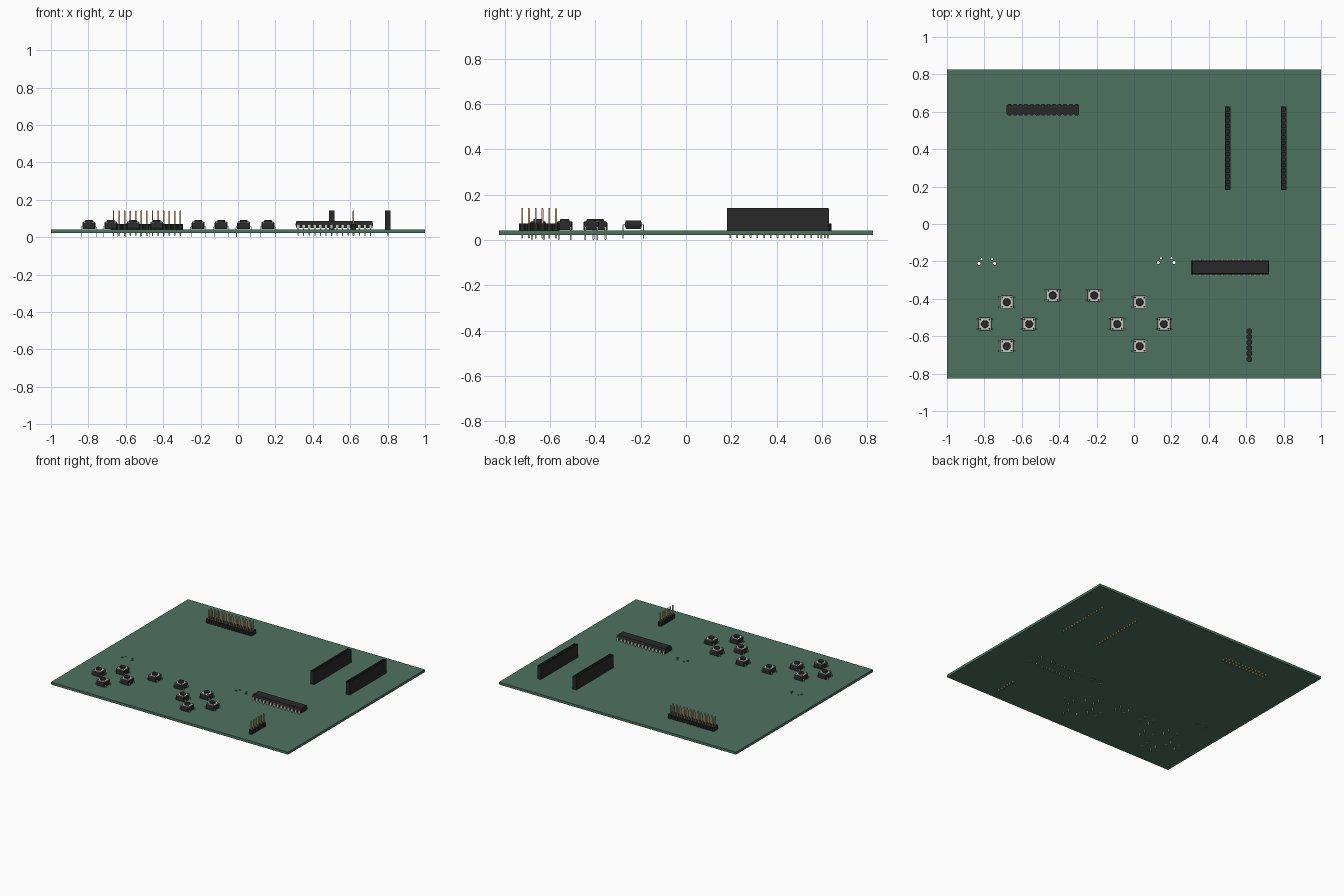
import bpy, bmesh, math
from mathutils import Matrix, Vector

if "Cube" in bpy.data.objects:
    bpy.data.objects.remove(bpy.data.objects["Cube"])

P = 0.0298            # pin pitch
Z0, Z1 = 0.023, 0.042  # board bottom and top


def material(name, rgb):
    m = bpy.data.materials.new(name)
    m.diffuse_color = (*rgb, 1)
    m.use_nodes = True
    m.node_tree.nodes["Principled BSDF"].inputs["Base Color"].default_value = m.diffuse_color
    return m


GREEN = material("board_green", (0.075, 0.17, 0.12))
BLACK = material("black_plastic", (0.022, 0.022, 0.022))
METAL = material("tin_metal", (0.6, 0.58, 0.54))
GOLD = material("gold_metal", (0.65, 0.46, 0.22))


def finish(bm, name, mats, loc=(0, 0, 0)):
    bmesh.ops.recalc_face_normals(bm, faces=bm.faces)
    me = bpy.data.meshes.new(name)
    bm.to_mesh(me)
    bm.free()
    for m in mats:
        me.materials.append(m)
    ob = bpy.data.objects.new(name, me)
    ob.location = loc
    bpy.context.collection.objects.link(ob)
    return ob


def loft(bm, rings, mat=0):
    """Closed solid through rings of equal point count."""
    vs = [[bm.verts.new(p) for p in r] for r in rings]
    faces = [bm.faces.new(vs[0][::-1]), bm.faces.new(vs[-1])]
    n = len(vs[0])
    for a, b in zip(vs, vs[1:]):
        for i in range(n):
            j = (i + 1) % n
            faces.append(bm.faces.new((a[i], a[j], b[j], b[i])))
    for f in faces:
        f.material_index = mat


def rect(cx, cy, hx, hy, z):
    return [(cx - hx, cy - hy, z), (cx + hx, cy - hy, z), (cx + hx, cy + hy, z), (cx - hx, cy + hy, z)]


def octagon(cx, cy, hx, hy, c, z):
    return [(cx + x, cy + y, z) for x, y in (
        (-hx + c, -hy), (hx - c, -hy), (hx, -hy + c), (hx, hy - c),
        (hx - c, hy), (-hx + c, hy), (-hx, hy - c), (-hx, -hy + c))]


def circle(r, z, n=24):
    return [(r * math.cos(2 * math.pi * i / n), r * math.sin(2 * math.pi * i / n), z) for i in range(n)]


def box(bm, cx, cy, hx, hy, za, zb, mat=0):
    loft(bm, [rect(cx, cy, hx, hy, za), rect(cx, cy, hx, hy, zb)], mat)


def pin(bm, x, y, za, zb, mat=1, h=0.0038):
    """Square pin with tapered tips."""
    t = 0.003
    loft(bm, [rect(x, y, h / 2, h / 2, za), rect(x, y, h, h, za + t),
              rect(x, y, h, h, zb - t), rect(x, y, h / 2, h / 2, zb)], mat)


def cut(ob, bm):
    c = finish(bm, ob.name + "_cutter", [])
    c.hide_render = True
    mod = ob.modifiers.new("cut", "BOOLEAN")
    mod.object, mod.solver = c, "EXACT"
    dg = bpy.context.evaluated_depsgraph_get()
    me = bpy.data.meshes.new_from_object(ob.evaluated_get(dg))
    ob.modifiers.clear()
    ob.data = me
    bpy.data.objects.remove(c)


# circuit board with mounting holes
bm = bmesh.new()
box(bm, 0, 0, 1, 0.825, Z0, Z1)
board = finish(bm, "circuit_board", [GREEN])
bm = bmesh.new()
for cx, cy in ((-0.787, -0.2), (0.172, -0.195)):
    for s in (-1, 1):
        for dx, dy, r in ((0.042, -0.011, 0.0085), (0.028, 0.012, 0.006)):
            loft(bm, [[(x + cx + s * dx, y + cy + dy, z) for x, y, z in circle(r, zz, 16)]
                      for zz in (0, 0.06)])
cut(board, bm)


# pin headers: chamfered cells with gold pins
def pin_header(name, x, y, cols, rows, turn=0):
    bm = bmesh.new()
    for i in range(cols):
        px = (i - (cols - 1) / 2) * P
        loft(bm, [octagon(px, 0, P / 2, rows * P / 2, P / 4, z) for z in (Z1, Z1 + P)])
        for j in range(rows):
            pin(bm, px, (j - (rows - 1) / 2) * P, 0.007, 0.142)
    bm.transform(Matrix.Rotation(turn, 4, "Z"))
    finish(bm, name, [BLACK, GOLD], (x, y, 0))


pin_header("double_row_header", -0.487, 0.611, 13, 2)
pin_header("single_row_header", 0.617, -0.648, 6, 1, math.pi / 2)


# tall socket strips with recessed contact holes
def socket_strip(name, x, y, n):
    bm = bmesh.new()
    for i in range(n + 1):
        for sx in (-1, 1):
            bm.verts.new((sx * P / 2, (i - n / 2) * P, Z1))
    v = list(bm.verts)
    base = [bm.faces.new((v[2 * i], v[2 * i + 1], v[2 * i + 3], v[2 * i + 2])) for i in range(n)]
    ext = bmesh.ops.extrude_face_region(bm, geom=base, use_keep_orig=True)["geom"]
    bmesh.ops.translate(bm, vec=(0, 0, 0.1), verts=[e for e in ext if isinstance(e, bmesh.types.BMVert)])
    top = [e for e in ext if isinstance(e, bmesh.types.BMFace)]
    bmesh.ops.recalc_face_normals(bm, faces=bm.faces)
    bmesh.ops.inset_individual(bm, faces=top, thickness=0.0095)
    for f in bmesh.ops.extrude_discrete_faces(bm, faces=top)["faces"]:
        bmesh.ops.translate(bm, vec=(0, 0, -0.05), verts=f.verts)
    for i in range(n):
        pin(bm, 0, (i - (n - 1) / 2) * P, 0.008, Z1 + 0.004)
    finish(bm, name, [BLACK, GOLD], (x, y, 0))


socket_strip("left_socket_strip", 0.501, 0.404, 15)
socket_strip("right_socket_strip", 0.8, 0.404, 15)

# long chip: tapered body with end notch
bm = bmesh.new()
loft(bm, [rect(0, 0, 0.203, 0.033, 0.049), rect(0, 0, 0.207, 0.038, 0.065),
          rect(0, 0, 0.207, 0.038, 0.069), rect(0, 0, 0.203, 0.033, 0.086)])
chip = finish(bm, "chip_body", [BLACK], (0.515, -0.2325, 0))
bm = bmesh.new()
loft(bm, [[(x + 0.312, y - 0.2325, z) for x, y, z in circle(0.012, zz, 16)] for zz in (0.081, 0.1)])
cut(chip, bm)

# chip legs: shoulder, wide plate, narrow pin
bm = bmesh.new()
for i in range(14):
    x = (i - 6.5) * P
    for s in (-1, 1):
        box(bm, x, s * 0.040, 0.009, 0.0065, 0.0655, 0.0685)
        box(bm, x, s * 0.045, 0.009, 0.0015, 0.050, 0.0685)
        loft(bm, [rect(x, s * 0.045, 0.0015, 0.0015, 0.007), rect(x, s * 0.045, 0.003, 0.0015, 0.012),
                  rect(x, s * 0.045, 0.003, 0.0015, 0.046), rect(x, s * 0.045, 0.009, 0.0015, 0.050)])
finish(bm, "chip_legs", [METAL], (0.515, -0.2325, 0))


# push buttons: plastic base, metal cover, corner rivets, round cap, bent legs
def push_button(name, x, y):
    bm = bmesh.new()
    loft(bm, [octagon(0, 0, h, h, 0.004, z) for h, z in ((0.035, 0.043), (0.035, 0.074), (0.033, 0.079))])
    box(bm, 0, 0, 0.033, 0.033, 0.079, 0.082, 1)
    for sx in (-1, 1):
        for sy in (-1, 1):
            loft(bm, [[(a + sx * 0.0245, b + sy * 0.0245, c) for a, b, c in circle(0.005, z, 12)]
                      for z in (0.078, 0.0845)])
            ly = sy * 0.0265
            box(bm, sx * 0.037, ly, 0.004, 0.004, 0.055, 0.058, 1)
            loft(bm, [rect(sx * k, ly, 0.0015, w, z) for k, w, z in (
                (0.038, 0.002, 0.0), (0.038, 0.004, 0.005), (0.038, 0.004, 0.032),
                (0.042, 0.004, 0.044), (0.0395, 0.004, 0.058))], 1)
    loft(bm, [circle(r, z) for r, z in ((0.0205, 0.08), (0.0205, 0.089), (0.0185, 0.092))])
    ob = finish(bm, name, [BLACK, METAL], (x, y, 0))
    bpy.context.view_layer.objects.active = ob
    ob.select_set(True)
    bpy.ops.object.shade_smooth_by_angle(angle=math.radians(30))
    ob.select_set(False)


spots = [(-0.68, -0.418), (-0.68, -0.653), (-0.797, -0.535), (-0.561, -0.535), (-0.434, -0.382),
         (-0.213, -0.382), (0.03, -0.418), (0.03, -0.653), (-0.09, -0.535), (0.16, -0.535)]
for i, (x, y) in enumerate(spots):
    push_button(f"push_button_{i + 1}", x, y)
